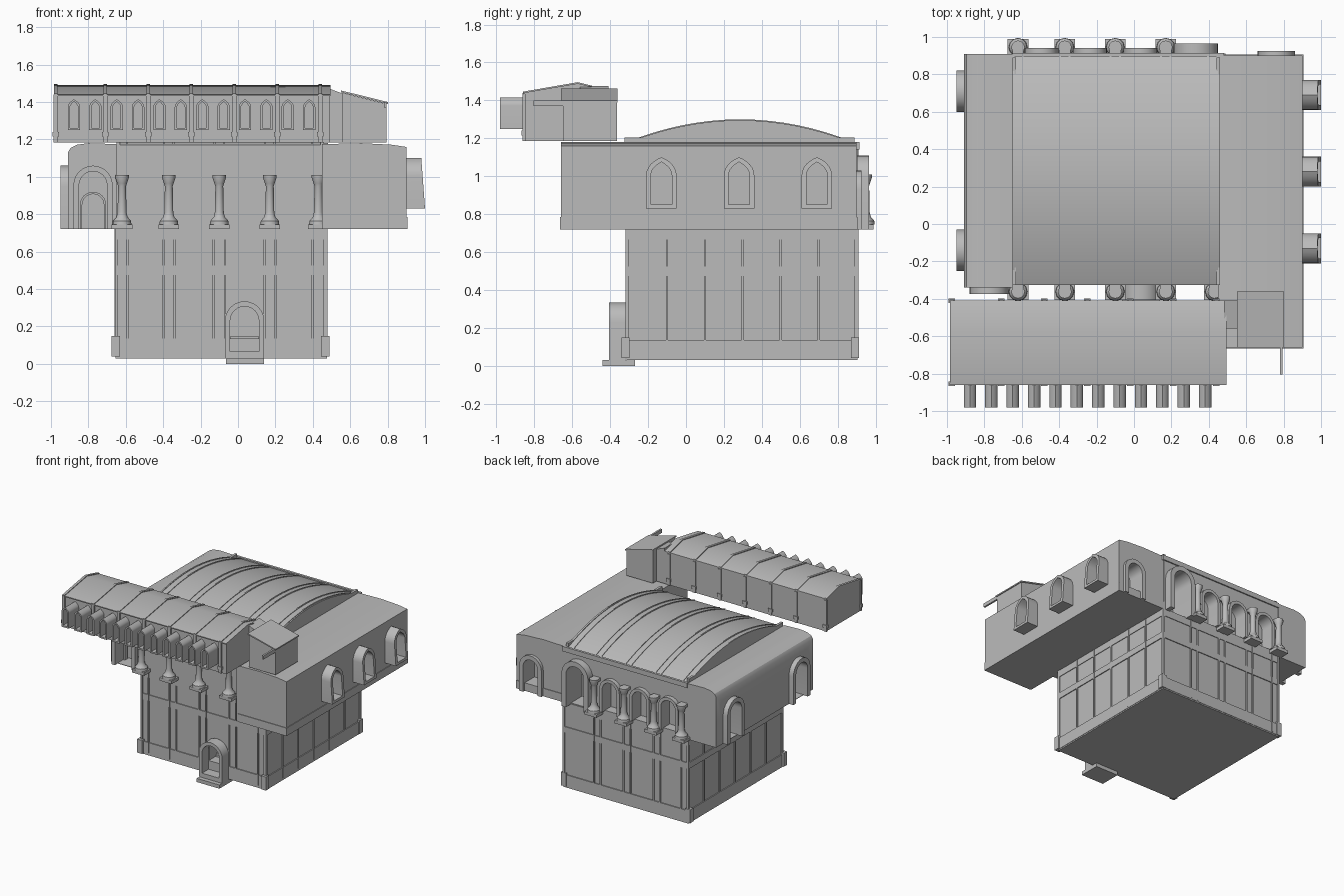
import bpy, bmesh, math
from mathutils import Matrix, Vector

cube = bpy.data.objects.get("Cube")
if cube:
    bpy.data.objects.remove(cube, do_unlink=True)

stone = bpy.data.materials.new("grey stone")
stone.use_nodes = True
GREY = (0.5, 0.5, 0.5, 1)
stone.diffuse_color = GREY
stone.node_tree.nodes["Principled BSDF"].inputs["Base Color"].default_value = GREY
made = []


def finish(name, bm):
    bmesh.ops.recalc_face_normals(bm, faces=bm.faces)
    me = bpy.data.meshes.new(name)
    bm.to_mesh(me)
    bm.free()
    me.materials.append(stone)
    ob = bpy.data.objects.new(name, me)
    bpy.context.collection.objects.link(ob)
    made.append(ob)
    return ob


def box(name, x, y, z):
    bm = bmesh.new()
    bmesh.ops.create_cube(bm, size=1)
    for v in bm.verts:
        v.co = [r[0] + (c + 0.5) * (r[1] - r[0]) for r, c in zip((x, y, z), v.co)]
    return finish(name, bm)


def prism(name, pts, axis, a, b):
    """Extrude a (horizontal, z) profile along x or y."""
    bm = bmesh.new()
    put = (lambda p, t: (t, p[0], p[1])) if axis == "x" else (lambda p, t: (p[0], t, p[1]))
    ends = [[bm.verts.new(put(p, t)) for p in pts] for t in (a, b)]
    n = len(pts)
    for e in ends:
        bm.faces.new(e)
    for i in range(n):
        j = (i + 1) % n
        bm.faces.new((ends[0][i], ends[0][j], ends[1][j], ends[1][i]))
    return finish(name, bm)


def arch(w, z0, z1, point=0.0, n=12):
    """Outline of an arch from the left foot over the top to the right foot."""
    r = w / 2
    spring = z1 - r - point
    pts = [(-r, z0)]
    for i in range(n + 1):
        a = math.pi * (1 - i / n)
        pts.append((r * math.cos(a), spring + r * math.sin(a) + point * (1 - abs(math.cos(a))) ** 2))
    return pts + [(r, z0)]


def placed(ob, x, y, turn):
    ob.data.transform(Matrix.Translation((x, y, 0)) @ Matrix.Rotation(math.radians(turn), 4, "Z"))
    return ob


def arch_frame(name, x, y, turn, w, z0, z1, t, depth, sill=0.0, point=0.0, slant=0.0):
    """Raised arched surround, facing -y before being turned."""
    outer, inner = arch(w, z0, z1, point), arch(w - 2 * t, z0 + sill, z1 - t, point)
    bm = bmesh.new()

    def ring(pts, front):
        return [bm.verts.new((u, -(depth + slant * (z1 - v) / (z1 - z0)) if front else 0.01, v))
                for u, v in pts]
    of, inf, ob, inb = ring(outer, 1), ring(inner, 1), ring(outer, 0), ring(inner, 0)
    n = len(outer)
    for i in range(n if sill else n - 1):
        j = (i + 1) % n
        for a, b in ((of, inf), (inf, inb), (inb, ob), (ob, of)):
            bm.faces.new((a[i], a[j], b[j], b[i]))
    if not sill:
        for i in (0, n - 1):
            bm.faces.new((of[i], inf[i], inb[i], ob[i]))
    return placed(finish(name, bm), x, y, turn)


def recess(wall, x, y, turn, w, z0, z1, depth, point=0.0):
    """Cut an arched niche into a wall."""
    cutter = placed(prism("cutter", arch(w, z0, z1, point), "y", -0.05, depth), x, y, turn)
    mod = wall.modifiers.new("niche", "BOOLEAN")
    mod.object, mod.operation, mod.solver = cutter, "DIFFERENCE", "EXACT"
    bpy.context.view_layer.update()
    dg = bpy.context.evaluated_depsgraph_get()
    new = bpy.data.meshes.new_from_object(wall.evaluated_get(dg))
    wall.modifiers.clear()
    wall.data = new
    made.remove(cutter)
    bpy.data.objects.remove(cutter, do_unlink=True)


def opening(name, wall, x, y, turn, w, z0, z1, t, depth, cut, sill=0.0, point=0.0, slant=0.0):
    arch_frame(name, x, y, turn, w, z0, z1, t, depth, sill, point, slant)
    recess(wall, x, y, turn, w - 2 * t, z0 + max(sill, 0.004), z1 - t, cut, point)


def column(name, x, y, side):
    """Attached column: square base, turned shaft and flared capital."""
    box(name + "_base", (x - .055, x + .055), (y - .045, y + .045), (.72, .745))
    prof = [(.05, .745), (.048, .765), (.03, .785), (.024, .81), (.021, .95), (.026, .965),
            (.036, .995), (.036, 1.01)]
    bm = bmesh.new()
    rings = [[bm.verts.new((x + r * math.cos(a), y + r * math.sin(a), z))
              for a in [math.tau * k / 12 for k in range(12)]] for r, z in prof]
    for lo, hi in zip(rings, rings[1:]):
        for k in range(12):
            m = (k + 1) % 12
            bm.faces.new((lo[k], lo[m], hi[m], hi[k]))
    bm.faces.new(rings[0])
    bm.faces.new(rings[-1])
    finish(name + "_shaft", bm)
    box(name + "_bracket", (x - .03, x + .03), sorted((y, y - side * .06)), (.985, 1.01))


# Lower block with plinth, string courses and corner posts
X0, X1, Y0, Y1 = -.65, .47, -.31, .9
lower = box("lower_block", (X0, X1), (Y0, Y1), (.04, .73))
for name, z0, z1, g in (("floor_slab", .03, .045, .005), ("plinth", .04, .135, .008),
                        ("string_course", .475, .525, .007), ("upper_course", .665, .72, .005)):
    box(name, (X0 - g, X1 + g), (Y0 - g, Y1 + g), (z0, z1))
for x in (X0, X1):
    for y in (Y0, Y1):
        box("corner_post", (x - .025, x + .02), (y - .03, y + .012), (.04, .15))
        box("corner_pilaster", (x - .008, x + .008), (y - .01, y + .01), (.1, .72))

# Central hall and its barrel roof
hall = box("hall", (-.66, .465), (-.32, .905), (.72, 1.17))
MID, HALF, RISE = .285, .61, .125


def vault(lift, n=24):
    return [(MID + HALF * math.cos(math.pi * i / n),
             1.17 + lift + RISE * (1 - math.cos(math.pi * i / n) ** 2)) for i in range(n + 1)]


prism("barrel_roof", vault(0), "x", X0, .46)
for x in (-.62, -.37, -.1, .17, .42):
    for dx in (-.025, .025):
        prism("roof_rib", vault(.005), "x", x + dx - .005, x + dx + .005)
for x in (-.64, .45):
    for y in (-.325, .77):
        box("roof_corner", (x - .01, x + .01), (y, y + .12), (1.16, 1.205))
box("rear_cornice", (X0, .48), (.895, .915), (1.14, 1.18))

# Side wings with gently curved roofs
east = prism("right_roof_wing", [(.45, .72), (.9, .72), (.9, 1.16), (.82, 1.172), (.66, 1.18), (.45, 1.175)],
             "y", -.66, .9)
box("east_wing_band", (.46, .905), (-.665, .905), (.72, .785))
west = prism("west_wing", [(-.65, .72), (-.91, .72), (-.91, 1.13), (-.895, 1.155), (-.86, 1.172),
                           (-.8, 1.18), (-.65, 1.175)], "y", -.34, .91)
east.name = "east_wing"

# Columns and the pilaster strips below them
for side, xs in ((-1, (-.62, -.37, -.1, .17, .43)), (1, (-.62, -.37, -.1, .17))):
    wall_y = Y0 if side < 0 else Y1
    for x in xs:
        column("front_column" if side < 0 else "rear_column", x, -.362 if side < 0 else .945, side)
        for dx in (-.03, .03):
            box("wall_strip", (x + dx - .006, x + dx + .006), (wall_y - .009, wall_y + .009), (.05, .72))
for i in range(5):
    y = -.1 + i * .2
    for x in (X0, X1):
        box("side_strip", (x - .009, x + .009), (y - .006, y + .006), (.05, .72))

# Hooded windows of the east wing
for y in (-.13, .28, .69):
    opening("hooded_window", east, .9, y, 90, .16, .83, 1.1, .025, .08, .06, .02, .015, .02)

# Arched openings of the west wing, its front, and the rear walls
for y in (-.14, .71):
    opening("west_arch", west, -.91, y, -90, .22, .72, 1.06, .035, .04, .12)
opening("front_wing_arch", west, -.775, -.34, 0, .21, .72, 1.06, .03, .035, .12)
arch_frame("inner_arch", -.775, -.25, 0, .14, .725, .92, .012, .02)
opening("rear_wing_arch", east, .76, .9, 180, .2, .72, 1.03, .035, .025, .12)
opening("large_rear_arch", hall, .33, .905, 180, .24, .72, 1.11, .04, .06, .15)
for x in (-.495, -.235, .035):
    opening("rear_arch", hall, x, .905, 180, .18, .75, 1.03, .025, .035, .08)

# Entrance with step
opening("entrance", lower, .035, -.33, 0, .21, .03, .335, .028, .075, .12, .035)
box("entrance_step", (-.065, .14), (-.44, -.27), (0, .03))
for i in range(3):
    box("inner_stair", (-.04, .11), (-.29 + .03 * i, -.2), (.06, .09 + .03 * i))

# Long upper gallery
GX0, GX1 = -.98, .49
roof = [(-.86, 1.44), (-.57, 1.49), (-.41, 1.45)]
gallery = prism("gallery", [(-.85, 1.185), (-.85, 1.44), (-.57, 1.487), (-.41, 1.448), (-.41, 1.185)],
                "x", GX0, GX1)
prism("gallery_roof", roof + [(y, z - .008) for y, z in reversed(roof)], "x", GX0 - .005, GX1 + .005)
for x in (-.975, -.71, -.48, -.25, -.02, .21, .44):
    prism("gallery_roof_rib", [(y, z + .006) for y, z in roof] + [(y, z - .01) for y, z in reversed(roof)],
          "x", x - .01, x + .01)
    for y in (-.855, -.41):
        box("gallery_pilaster", (x - .012, x + .012), (y - .007, y + .007), (1.185, 1.44))
        box("gallery_bracket", (x - .018, x + .018), (y - .012, y + .012), (1.215, 1.24))
for i in range(12):
    opening("gallery_window", gallery, -.877 + i * .1143, -.85, 0, .066, 1.25, 1.415, .012, .13, .04,
            .012, .01)

# Small lean-to beside the gallery, with passage and projecting bar
prism("lean_to", [(.555, 1.185), (.555, 1.45), (.795, 1.39), (.795, 1.185)], "y", -.65, -.365)
prism("lean_to_roof", [(.55, 1.452), (.55, 1.462), (.802, 1.4), (.802, 1.39)], "y", -.66, -.36)
prism("passage", [(.48, 1.185), (.48, 1.475), (.56, 1.445), (.56, 1.185)], "y", -.56, -.41)
box("projecting_bar", (.78, .795), (-.805, -.65), (1.37, 1.4))

# Smooth curved surfaces, keep edges crisp
bpy.ops.object.select_all(action="DESELECT")
for ob in made:
    ob.select_set(True)
bpy.context.view_layer.objects.active = made[0]
bpy.ops.object.shade_smooth_by_angle(angle=math.radians(32))
